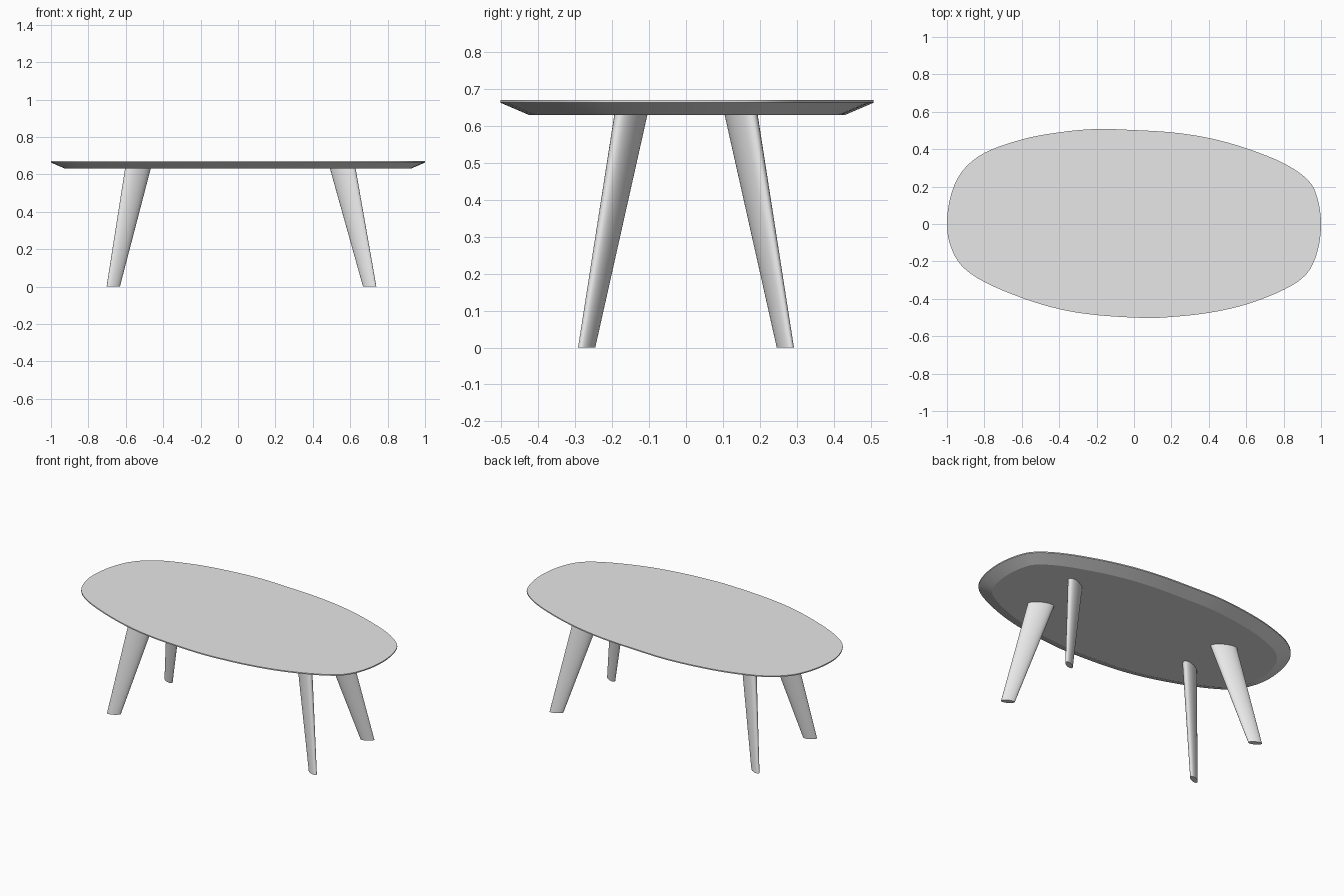
import bpy, bmesh, math
from mathutils import Vector

if "Cube" in bpy.data.objects:
    bpy.data.objects.remove(bpy.data.objects["Cube"])

grey = bpy.data.materials.new("light grey")
grey.diffuse_color = (0.8, 0.8, 0.8, 1)
grey.use_nodes = True
grey.node_tree.nodes["Principled BSDF"].inputs["Base Color"].default_value = grey.diffuse_color


def loft(name, rings, angle):
    """Join equal-length rings of points, bottom to top, into a capped solid."""
    bm = bmesh.new()
    loops = [[bm.verts.new(p) for p in ring] for ring in rings]
    n = len(loops[0])
    for lo, hi in zip(loops, loops[1:]):
        for i in range(n):
            j = (i + 1) % n
            bm.faces.new((lo[i], lo[j], hi[j], hi[i]))
    bm.faces.new(list(reversed(loops[0])))
    bm.faces.new(loops[-1])
    bmesh.ops.recalc_face_normals(bm, faces=bm.faces[:])
    me = bpy.data.meshes.new(name)
    bm.to_mesh(me)
    bm.free()
    me.materials.append(grey)
    ob = bpy.data.objects.new(name, me)
    bpy.context.collection.objects.link(ob)
    bpy.ops.object.select_all(action='DESELECT')
    ob.select_set(True)
    bpy.context.view_layer.objects.active = ob
    bpy.ops.object.shade_smooth_by_angle(angle=math.radians(angle))
    return ob


def smooth_loop(pts, steps):
    """Closed Catmull-Rom curve through the points."""
    pts = [Vector(p) for p in pts]
    n, out = len(pts), []
    for i in range(n):
        a, b, c, d = (pts[(i + k) % n] for k in (-1, 0, 1, 2))
        for s in range(steps):
            t = s / steps
            out.append(0.5 * (2 * b + (c - a) * t + (2 * a - 5 * b + 4 * c - d) * t ** 2
                              + (3 * b - a - 3 * c + d) * t ** 3))
    return out


# Table top: pebble outline, counter-clockwise from the right end
outline = smooth_loop([
    (1, 0), (0.98, 0.14), (0.93, 0.235), (0.8, 0.325), (0.6, 0.405), (0.4, 0.46),
    (0.2, 0.49), (0, 0.502), (-0.2, 0.508), (-0.4, 0.49), (-0.6, 0.452), (-0.8, 0.38),
    (-0.92, 0.28), (-0.98, 0.15), (-1, 0), (-0.98, -0.12), (-0.92, -0.225),
    (-0.8, -0.31), (-0.6, -0.395), (-0.4, -0.455), (-0.2, -0.487), (0.05, -0.502),
    (0.2, -0.497), (0.4, -0.475), (0.6, -0.43), (0.8, -0.352), (0.92, -0.27),
    (0.98, -0.15)], 4)


def inset(pts, d):
    n, out = len(pts), []
    for i, p in enumerate(pts):
        t = (pts[(i + 1) % n] - pts[i - 1]).normalized()
        out.append(p + Vector((-t.y, t.x)) * d)
    return out


loft("table_top", [
    [(p.x, p.y, 0.63) for p in inset(outline, 0.077)],   # underside, bevelled inward
    [(p.x, p.y, 0.663) for p in outline],
    [(p.x, p.y, 0.67) for p in outline]], 15)


# Legs: tapered oval section, long axis pointing outward, splayed
def oval(cx, cy, z, scale, turn):
    ring = []
    for i in range(32):
        a = math.tau * i / 32
        u, v = 0.076 * scale * math.cos(a), 0.031 * scale * math.sin(a)
        ring.append((cx + u * math.cos(turn) - v * math.sin(turn),
                     cy + u * math.sin(turn) + v * math.cos(turn), z))
    return ring


for side, sx, foot_x, top_x in (("left", -1, -0.667, -0.535), ("right", 1, 0.704, 0.56)):
    for end, sy in (("front", -1), ("back", 1)):
        turn = math.radians(28) * sx * sy
        loft(f"{end}_{side}_leg", [
            oval(foot_x, 0.269 * sy, 0, 0.52, turn),
            oval(top_x, 0.149 * sy, 0.632, 1, turn)], 40)
